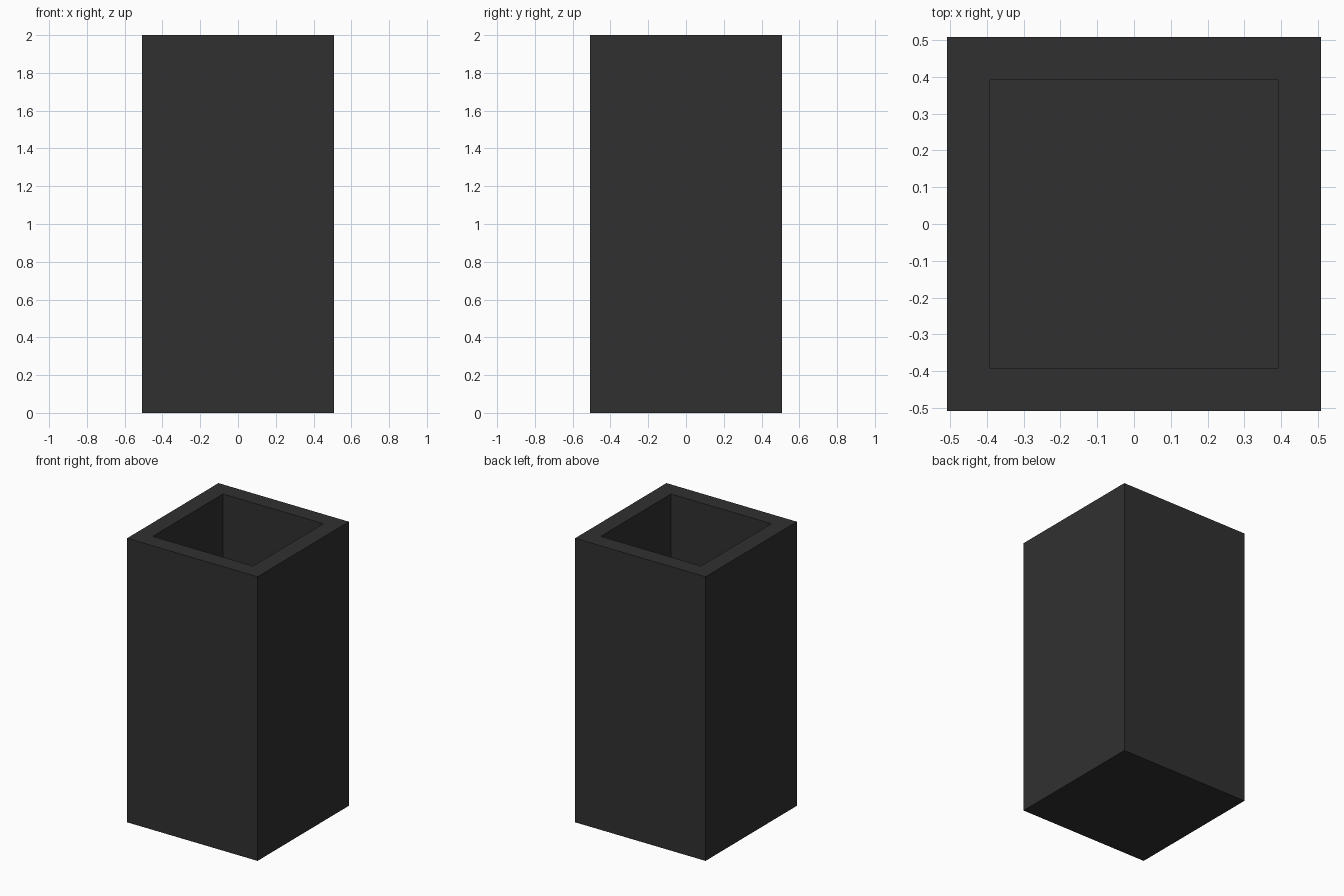
import bpy
import bmesh

if "Cube" in bpy.data.objects:
    bpy.data.objects.remove(bpy.data.objects["Cube"])

OUTER = 0.508    # half width of the outside
INNER = 0.342    # half width of the opening
HEIGHT = 2.0
FLOOR = 0.17     # floor thickness, matching the walls

# Square planter: a box whose top is inset, then pushed down to form the cavity
bm = bmesh.new()
bmesh.ops.create_cube(bm, size=1.0)
for v in bm.verts:
    v.co.x *= 2 * OUTER
    v.co.y *= 2 * OUTER
    v.co.z = (v.co.z + 0.5) * HEIGHT
bm.normal_update()

top = max(bm.faces, key=lambda f: f.calc_center_median().z)
bmesh.ops.inset_region(bm, faces=[top], thickness=OUTER - INNER)
cavity = bmesh.ops.extrude_face_region(bm, geom=[top])
floor_verts = [g for g in cavity["geom"] if isinstance(g, bmesh.types.BMVert)]
if top.is_valid:
    bmesh.ops.delete(bm, geom=[top], context="FACES_ONLY")
for v in floor_verts:
    v.co.z = FLOOR
bmesh.ops.recalc_face_normals(bm, faces=bm.faces[:])

mesh = bpy.data.meshes.new("square_planter")
bm.to_mesh(mesh)
bm.free()
planter = bpy.data.objects.new("square_planter", mesh)
bpy.context.collection.objects.link(planter)

# Dark charcoal finish
mat = bpy.data.materials.new("charcoal")
mat.diffuse_color = (0.03, 0.03, 0.03, 1.0)
mat.use_nodes = True
mat.node_tree.nodes["Principled BSDF"].inputs["Base Color"].default_value = mat.diffuse_color
mesh.materials.append(mat)
